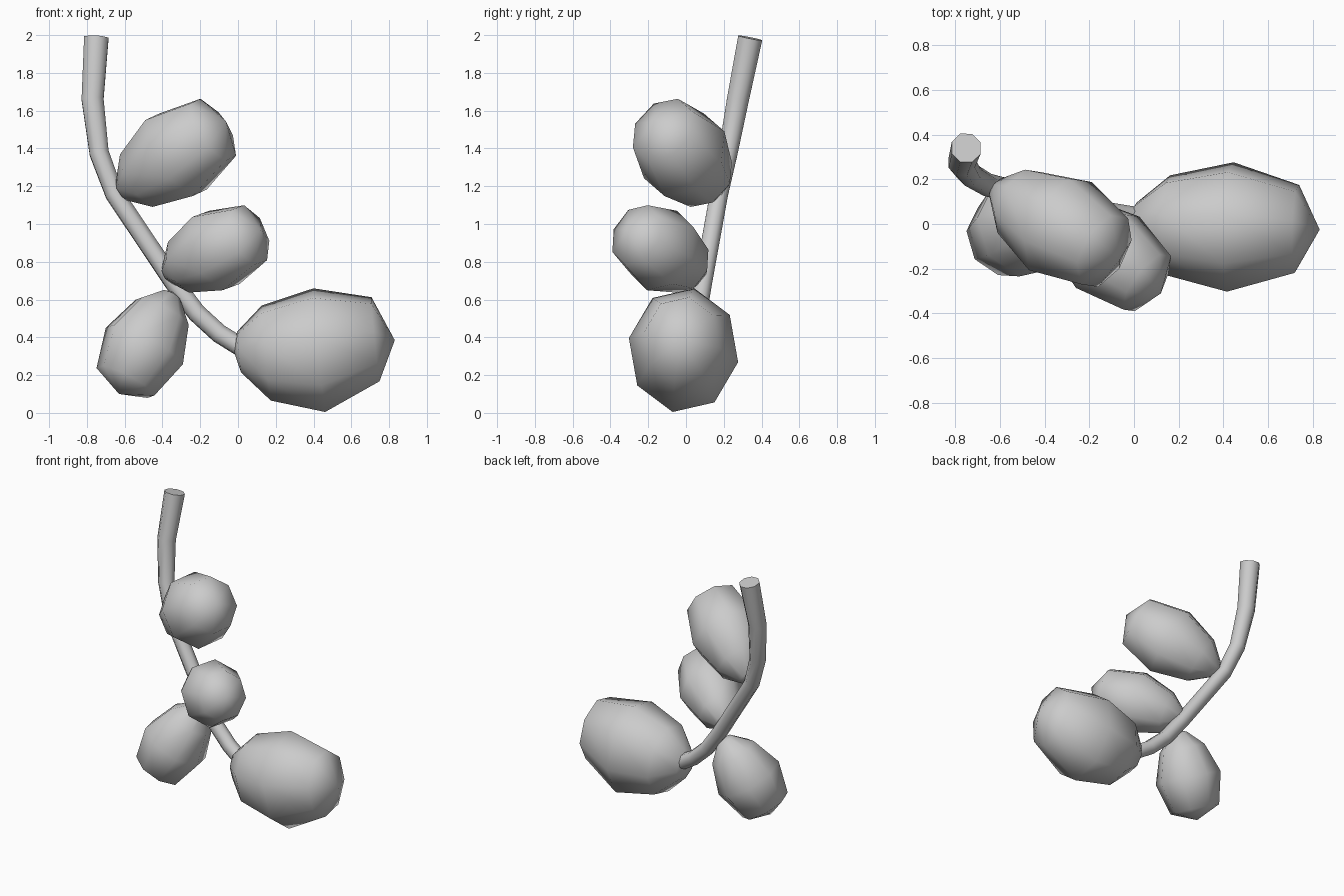
import bpy, bmesh, math
from mathutils import Vector

if "Cube" in bpy.data.objects:
    bpy.data.objects.remove(bpy.data.objects["Cube"])

SIDES = 8


def oval_ring(bm, centre, u, v, ru, rv, phase):
    """Closed ring of vertices in the plane of u and v."""
    angles = [phase + 2 * math.pi * i / SIDES for i in range(SIDES)]
    return [bm.verts.new(centre + ru * math.cos(a) * u + rv * math.sin(a) * v)
            for a in angles]


def bridge(bm, a, b):
    for i in range(SIDES):
        j = (i + 1) % SIDES
        bm.faces.new((a[i], a[j], b[j], b[i]))


def finish(bm, name):
    bmesh.ops.recalc_face_normals(bm, faces=bm.faces)
    mesh = bpy.data.meshes.new(name)
    bm.to_mesh(mesh)
    bm.free()
    obj = bpy.data.objects.new(name, mesh)
    bpy.context.collection.objects.link(obj)
    bpy.ops.object.select_all(action='DESELECT')
    obj.select_set(True)
    bpy.context.view_layer.objects.active = obj
    bpy.ops.object.shade_smooth_by_angle(angle=math.radians(60))


# Curved stem: x, y, z, radius
path = [(-0.75, 0.34, 1.985, 0.07), (-0.77, 0.275, 1.66, 0.063),
        (-0.735, 0.222, 1.375, 0.055), (-0.655, 0.175, 1.16, 0.052),
        (-0.34, 0.09, 0.69, 0.052), (-0.22, 0.063, 0.53, 0.052),
        (-0.10, 0.043, 0.42, 0.052), (0.01, 0.025, 0.352, 0.052)]
bm = bmesh.new()
pts = [Vector(p[:3]) for p in path]
u = Vector((1, 0, 0))
rings = []
for i, p in enumerate(pts):
    t = Vector((0, 0, 0))
    if i > 0:
        t += (p - pts[i - 1]).normalized()
    if i < len(pts) - 1:
        t += (pts[i + 1] - p).normalized()
    t.normalize()
    u = (u - t * u.dot(t)).normalized()      # carry the frame along the stem
    r = path[i][3]
    rings.append(oval_ring(bm, p, u, t.cross(u), r, r, math.pi / 8))
for a, b in zip(rings, rings[1:]):
    bridge(bm, a, b)
bm.faces.new(rings[0])
bm.faces.new(rings[-1])
finish(bm, "stem")

# Egg-shaped berries: position along axis, relative radius, vertical shift
SMALL = [(0.03, 0.24, 0), (0.2, 0.69, 0), (0.53, 1.0, 0), (0.88, 0.75, 0)]
LARGE = [(0.03, 0.33, 0.02), (0.2, 0.77, 0), (0.53, 1.0, -0.013), (0.88, 0.68, 0.015)]


def berry(name, start, end, radius, squash, profile=SMALL):
    start, end = Vector(start), Vector(end)
    axis = end - start
    d = axis.normalized()
    up = Vector((0, 0, 1))
    u = (up - d * up.dot(d)).normalized()
    v = d.cross(u)
    bm = bmesh.new()
    rs = [oval_ring(bm, start + axis * t + up * dz, u, v, radius * r,
                    radius * r * squash, math.radians(-11)) for t, r, dz in profile]
    for a, b in zip(rs, rs[1:]):
        bridge(bm, a, b)
    for pole, r in ((start + up * profile[0][2], rs[0]), (end, rs[-1])):
        tip = bm.verts.new(pole)
        for i in range(SIDES):
            bm.faces.new((tip, r[i], r[(i + 1) % SIDES]))
    finish(bm, name)


berry("upper_berry", (-0.625, 0.16, 1.165), (-0.065, -0.16, 1.545), 0.258, 0.95)
berry("middle_berry", (-0.385, 0.08, 0.735), (0.12, -0.31, 0.97), 0.228, 0.95)
berry("lower_berry", (-0.345, 0.06, 0.64), (-0.63, -0.08, 0.10), 0.23, 1.0)
berry("end_berry", (-0.02, 0.0, 0.3), (0.83, -0.025, 0.385), 0.335, 0.88, LARGE)
